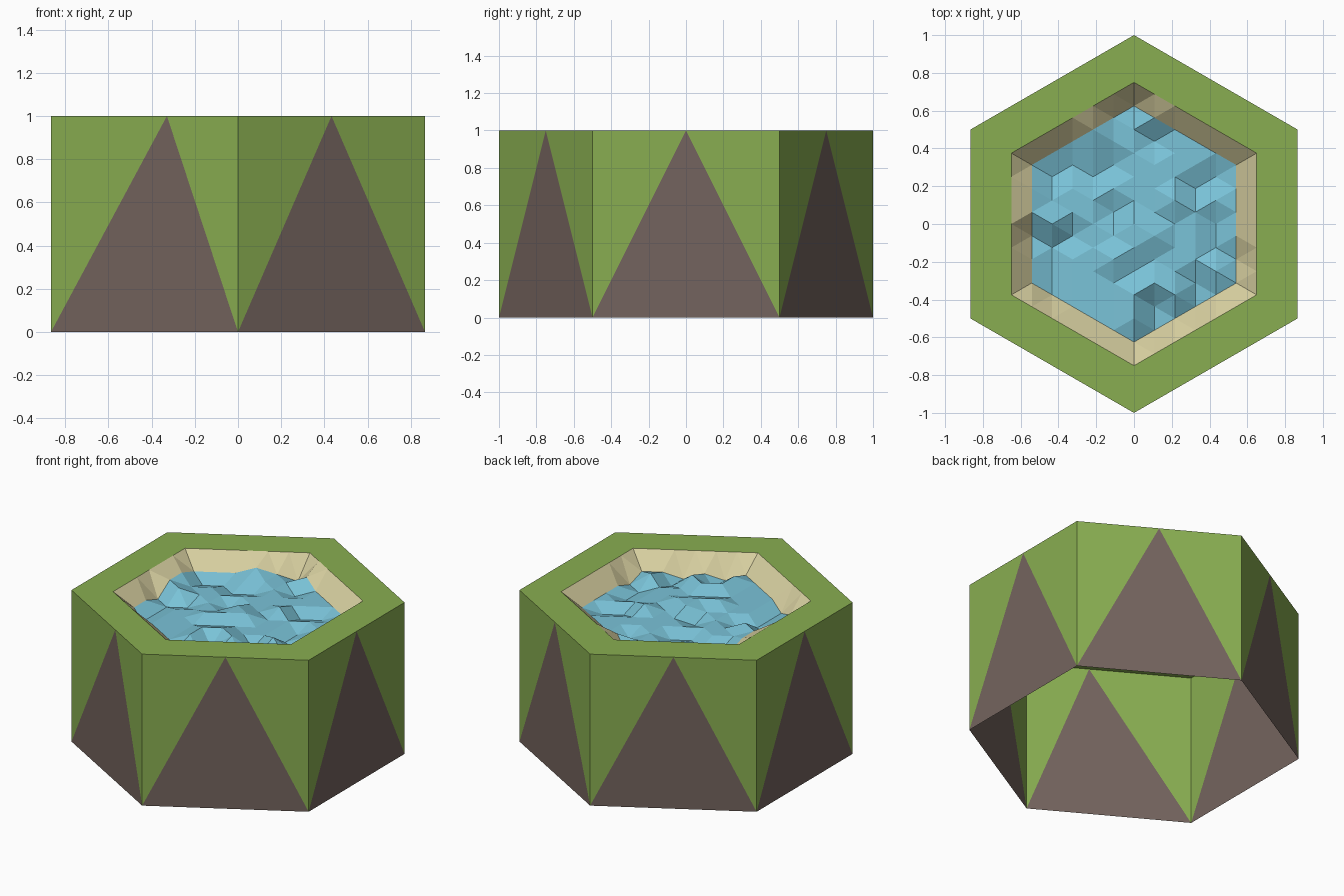
import bpy, bmesh, math, random
from mathutils import Vector

if "Cube" in bpy.data.objects:
    bpy.data.objects.remove(bpy.data.objects["Cube"])

random.seed(4)


def material(name, rgb):
    m = bpy.data.materials.new(name)
    lin = [((c / 255 + 0.055) / 1.055) ** 2.4 for c in rgb]
    m.diffuse_color = (*lin, 1)
    m.use_nodes = True
    m.node_tree.nodes["Principled BSDF"].inputs["Base Color"].default_value = m.diffuse_color
    return m


GRASS = material("grass green", (137, 174, 81))
EARTH = material("earth brown", (116, 100, 94))
SAND = material("sand", (214, 206, 159))
WATER = material("water blue", (122, 195, 216))


def build(name, faces, mats):
    """faces: list of (points, material index)"""
    bm = bmesh.new()
    for pts, mi in faces:
        bm.faces.new([bm.verts.new(p) for p in pts]).material_index = mi
    bmesh.ops.remove_doubles(bm, verts=bm.verts, dist=1e-4)
    me = bpy.data.meshes.new(name)
    bm.to_mesh(me)
    bm.free()
    for m in mats:
        me.materials.append(m)
    ob = bpy.data.objects.new(name, me)
    bpy.context.collection.objects.link(ob)
    return ob


def corner(k, radius, z):
    a = math.radians(30 + 60 * k)
    return Vector((radius * math.cos(a), radius * math.sin(a), z))


# Open-bottomed hexagonal walls, each with an earth triangle up to the rim
walls, rim = [], []
for k in range(6):
    a0, b0 = corner(k, 1, 0), corner(k + 1, 1, 0)
    a1, b1 = corner(k, 1, 1), corner(k + 1, 1, 1)
    peak = a1.lerp(b1, 0.62 if k == 3 else 0.5)
    walls += [((a0, b0, peak), 1), ((a0, peak, a1), 0), ((b0, b1, peak), 0)]
    rim.append(((a1, b1, corner(k + 1, 0.75, 1), corner(k, 0.75, 1)), 0))
build("hexagon_walls", walls, [GRASS, EARTH])
build("grass_rim", rim, [GRASS])

# Triangular grid for the lake: ring 6 is the shore top, rings 0-5 are choppy water
N, STEP = 6, 0.125


def ring(q, r):
    return max(abs(q), abs(r), abs(q + r))


grid = {}
for q in range(-N, N + 1):
    for r in range(-N, N + 1):
        d = ring(q, r)
        if d <= N:
            z = 1.0 if d == N else random.choice((0.86, 0.9, 0.9, 0.94))
            grid[q, r] = Vector((q * STEP * math.sqrt(3) / 2, (r + q / 2) * STEP, z))

shore, water = [], []
for q in range(-N, N + 1):
    for r in range(-N, N + 1):
        for tri in (((q, r), (q + 1, r), (q, r + 1)),
                    ((q + 1, r), (q + 1, r + 1), (q, r + 1))):
            if all(t in grid for t in tri):
                on_shore = any(ring(*t) == N for t in tri)
                (shore if on_shore else water).append(([grid[t] for t in tri], 0))
build("sand_shore", shore, [SAND])
build("lake_water", water, [WATER])
